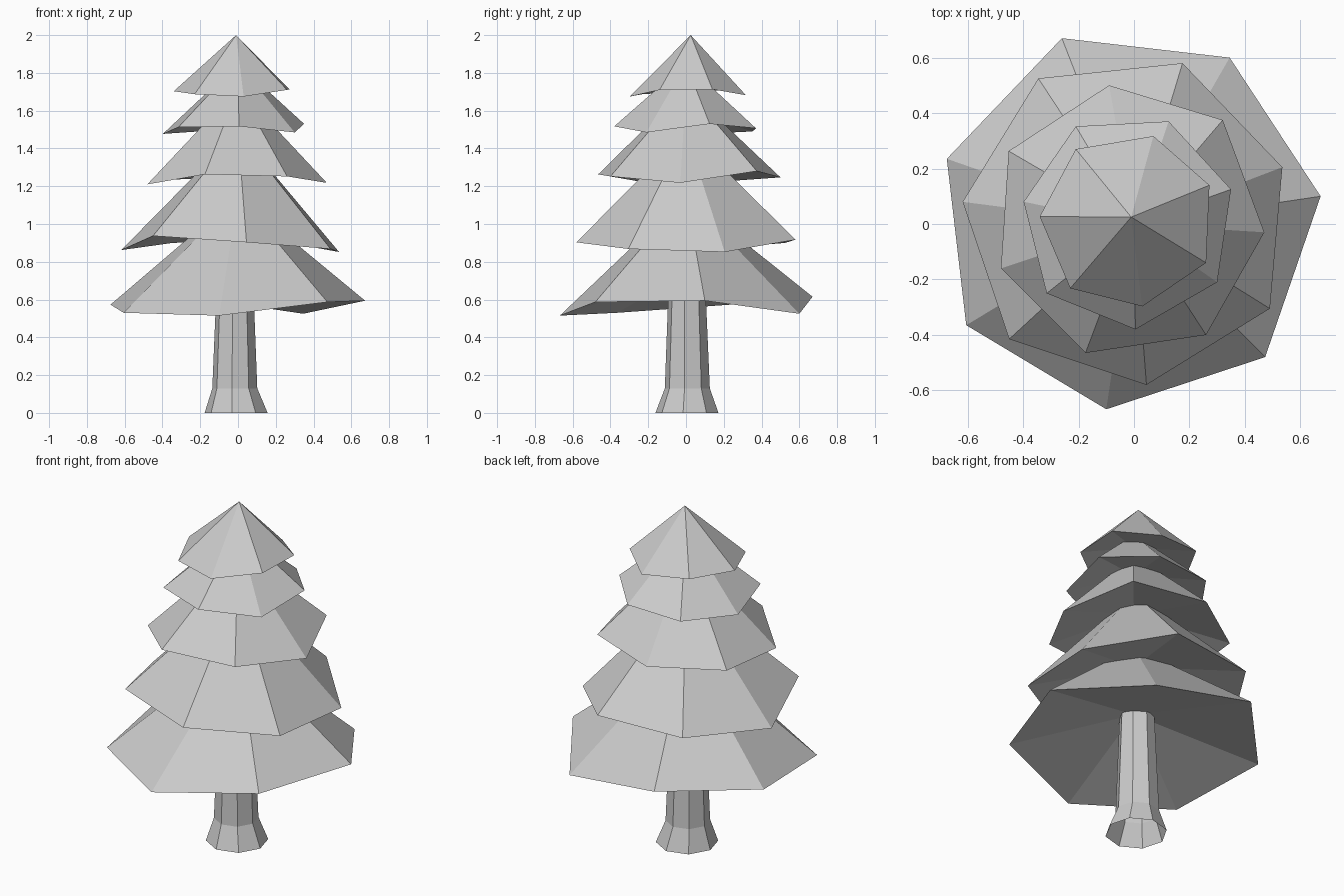
import bpy, bmesh
from math import cos, sin, radians, tau


def finish(name, bm):
    me = bpy.data.meshes.new(name)
    bm.to_mesh(me)
    bm.free()
    ob = bpy.data.objects.new(name, me)
    bpy.context.collection.objects.link(ob)


def foliage(name, apex, hollow, rim):
    """Uneven seven-sided cone whose underside rises to a shallow hollow."""
    bm = bmesh.new()
    tip = bm.verts.new(apex)
    under = bm.verts.new((0, 0, hollow))
    ring = [bm.verts.new(p) for p in rim]
    for i, v in enumerate(ring):
        bm.faces.new((ring[i - 1], v, tip))
        bm.faces.new((v, ring[i - 1], under))
    finish(name, bm)


def trunk(rings, sides=8, turn=radians(-7)):
    """Eight-sided open trunk lofted through (x, y, z, radius) rings."""
    bm = bmesh.new()
    loops = []
    for x, y, z, r in rings:
        loops.append([bm.verts.new((x + r * cos(turn + tau * i / sides),
                                    y + r * sin(turn + tau * i / sides), z))
                      for i in range(sides)])
    for a, b in zip(loops, loops[1:]):
        for i in range(sides):
            bm.faces.new((a[i - 1], a[i], b[i], b[i - 1]))
    finish("trunk", bm)


# Trunk with flared foot
trunk([(-0.01, 0.005, 0, 0.168), (-0.017, 0.007, 0.13, 0.12), (-0.016, 0.005, 0.75, 0.095)])

# Foliage tiers, bottom to top: rim points run counter-clockwise
foliage("foliage_tier_1", (0, 0, 1.15), 0.735, [
    (0.673, 0.10, 0.594), (0.345, 0.60, 0.525), (-0.26, 0.67, 0.615), (-0.675, 0.235, 0.573),
    (-0.605, -0.365, 0.53), (-0.10, -0.668, 0.515), (0.473, -0.48, 0.587)])
foliage("foliage_tier_2", (0, 0, 1.49), 1.03, [
    (0.535, 0.205, 0.852), (0.175, 0.58, 0.917), (-0.345, 0.525, 0.90), (-0.618, 0.08, 0.862),
    (-0.45, -0.415, 0.937), (0.045, -0.58, 0.903), (0.49, -0.305, 0.868)])
foliage("foliage_tier_3", (0, 0, 1.72), 1.36, [
    (0.47, -0.03, 1.218), (0.32, 0.375, 1.28), (-0.09, 0.50, 1.247), (-0.452, 0.263, 1.23),
    (-0.48, -0.16, 1.21), (-0.175, -0.465, 1.263), (0.26, -0.40, 1.252)])
foliage("foliage_tier_4", (0, 0, 1.85), 1.6, [
    (0.35, 0.125, 1.53), (0.125, 0.37, 1.507), (-0.21, 0.352, 1.49), (-0.398, 0.08, 1.477),
    (-0.315, -0.25, 1.513), (0.005, -0.38, 1.517), (0.30, -0.21, 1.485)])
foliage("foliage_tier_5", (-0.01, 0.025, 2.0), 1.77, [
    (0.272, 0.14, 1.713), (0.07, 0.317, 1.682), (-0.21, 0.27, 1.71), (-0.34, 0.027, 1.703),
    (-0.23, -0.232, 1.687), (0.03, -0.297, 1.675), (0.26, -0.14, 1.71)])
